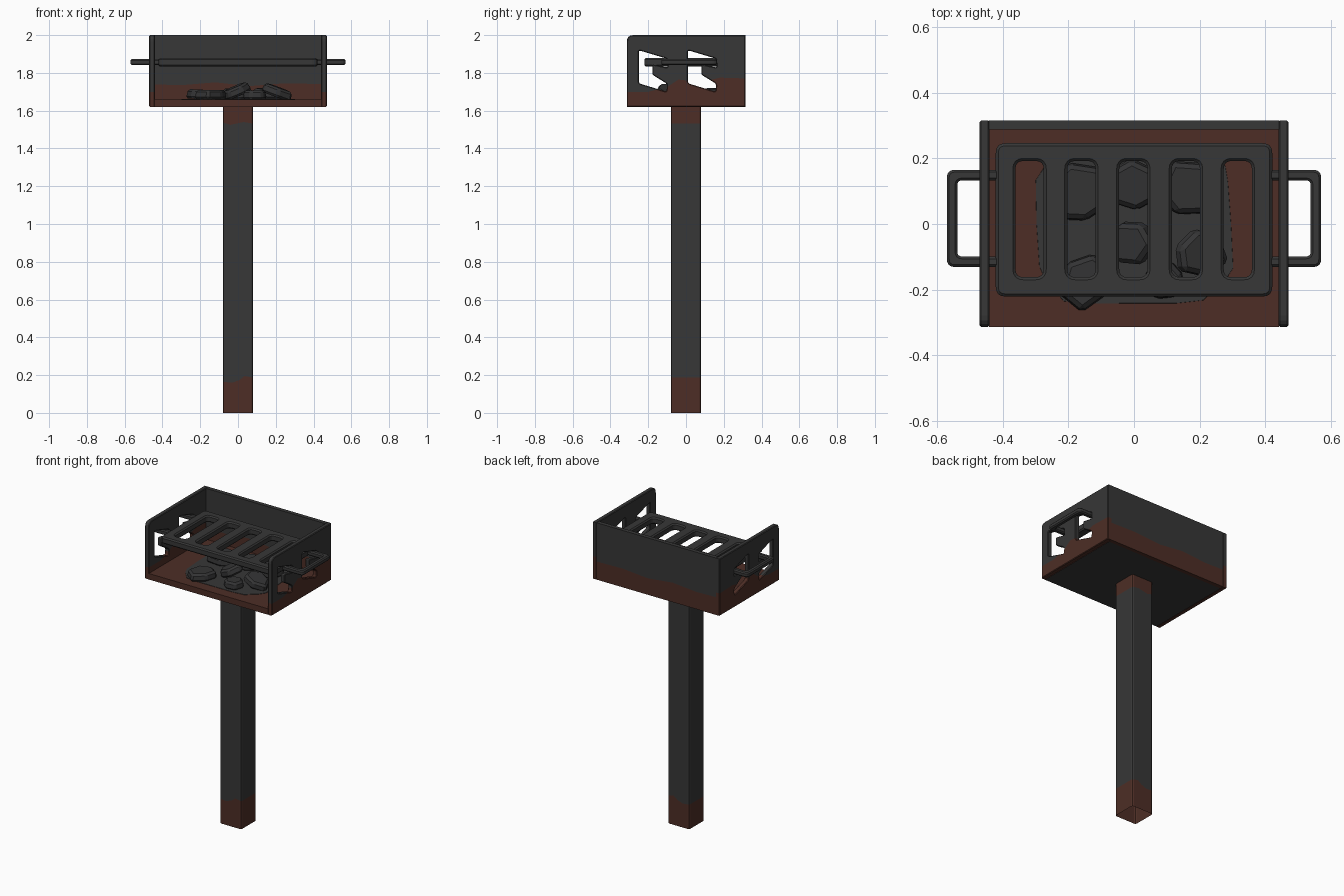
import bpy, bmesh, math, random
from mathutils import Vector, Matrix

if "Cube" in bpy.data.objects:
    bpy.data.objects.remove(bpy.data.objects["Cube"])

random.seed(4)


def material(name, rgb):
    m = bpy.data.materials.new(name)
    m.diffuse_color = (*rgb, 1)
    m.use_nodes = True
    m.node_tree.nodes["Principled BSDF"].inputs["Base Color"].default_value = m.diffuse_color
    return m


IRON = material("dark iron", (0.038, 0.038, 0.038))
RUST = material("rust brown", (0.075, 0.027, 0.019))
COAL = material("charcoal", (0.034, 0.034, 0.035))


def finish(bm, name, mats):
    me = bpy.data.meshes.new(name)
    bm.to_mesh(me)
    bm.free()
    for m in mats:
        me.materials.append(m)
    ob = bpy.data.objects.new(name, me)
    bpy.context.collection.objects.link(ob)
    return ob


def fillet(pts, n=4):
    """Round each (u, v, r) corner; result runs counter-clockwise."""
    out = []
    for i, (x, y, r) in enumerate(pts):
        p = Vector((x, y))
        if r == 0:
            out.append(p)
            continue
        a = p + (Vector(pts[i - 1][:2]) - p).normalized() * r
        b = p + (Vector(pts[(i + 1) % len(pts)][:2]) - p).normalized() * r
        for k in range(n + 1):
            t = k / n
            out.append(a * (1 - t) ** 2 + p * 2 * t * (1 - t) + b * t * t)
    area = sum(out[i - 1].cross(out[i]) for i in range(len(out)))
    return out if area > 0 else out[::-1]


def inset(loop, d):
    out = []
    for i, p in enumerate(loop):
        e1 = (p - loop[i - 1]).normalized()
        e2 = (loop[(i + 1) % len(loop)] - p).normalized()
        n1, n2 = Vector((-e1.y, e1.x)), Vector((-e2.y, e2.x))
        out.append(p + (n1 + n2) / (1 + n1.dot(n2)) * d)
    return out


def rect(u0, u1, v0, v1, r):
    return [(u0, v0, r), (u1, v0, r), (u1, v1, r), (u0, v1, r)]


def plate(outer, holes, w0, w1, bevel, place):
    """Bevelled flat plate with holes; place maps (u, v, w) to a point."""
    bm = bmesh.new()
    caps = [[], []]
    for j, prof in enumerate([outer] + holes):
        loop = fillet(prof)
        d = bevel if j == 0 else -bevel
        rings = [[bm.verts.new(place(p.x, p.y, w)) for p in inset(loop, q)]
                 for w, q in ((w0, d), (w0 + bevel, 0), (w1 - bevel, 0), (w1, d))]
        n = len(loop)
        for lo, hi in zip(rings, rings[1:]):
            for i in range(n):
                bm.faces.new((lo[i - 1], lo[i], hi[i], hi[i - 1]))
        for cap, ring in zip(caps, (rings[0], rings[-1])):
            cap += [bm.edges.get((ring[i - 1], ring[i])) for i in range(n)]
    for cap in caps:
        bmesh.ops.triangle_fill(bm, use_beauty=True, use_dissolve=False, edges=cap)
    bmesh.ops.recalc_face_normals(bm, faces=bm.faces[:])
    return bm


def box(x0, x1, y0, y1, z0, z1):
    bm = bmesh.new()
    bmesh.ops.create_cube(bm, size=1)
    for v in bm.verts:
        v.co = ((x0 + x1) / 2 + v.co.x * (x1 - x0), (y0 + y1) / 2 + v.co.y * (y1 - y0),
                (z0 + z1) / 2 + v.co.z * (z1 - z0))
    return bm


def rust(bm, axis, line, below=True):
    """Cut the mesh along a jagged (axis, z) line and rust one side of it."""
    ax = Vector((1, 0, 0)) if axis == 0 else Vector((0, 1, 0))

    def cut(faces, co, no):
        geom = set(faces)
        for f in faces:
            geom.update(f.verts, f.edges)
        bmesh.ops.bisect_plane(bm, geom=list(geom), dist=1e-5, plane_co=co, plane_no=no)

    def strip(u0, u1):
        return [f for f in bm.faces if u0 <= f.calc_center_median()[axis] < u1]

    for u, z in line[1:-1]:
        cut(bm.faces[:], ax * u, ax)
    for (u0, z0), (u1, z1) in zip(line, line[1:]):
        co = ax * u0 + Vector((0, 0, z0))
        no = (ax * (z0 - z1) + Vector((0, 0, u1 - u0))).normalized()
        cut(strip(u0, u1), co, no)
        for f in strip(u0, u1):
            if ((f.calc_center_median() - co).dot(no) < 0) == below:
                f.material_index = 1


# Post: square tube, open at the foot, rusty at both ends
bm = box(-0.08, 0.08, -0.08, 0.08, 0, 1.63)
bmesh.ops.bevel(bm, geom=[e for e in bm.edges if abs(e.verts[0].co.z - e.verts[1].co.z) > 1],
                offset=0.012, segments=2, profile=0.5, affect='EDGES')
bm.normal_update()
bmesh.ops.delete(bm, geom=[f for f in bm.faces if abs(f.normal.z) > 0.9], context='FACES')
rust(bm, 0, [(-0.09, 0.165), (-0.03, 0.16), (0.01, 0.175), (0.035, 0.195), (0.09, 0.185)])
rust(bm, 0, [(-0.09, 1.54), (-0.04, 1.525), (0.03, 1.54), (0.09, 1.53)], below=False)
finish(bm, "post", [IRON, RUST])

# Side walls with two hooked slots each
HOOK = [(-0.25, 1.92, .012), (-0.10, 1.875, .012), (-0.097, 1.828, .01), (-0.178, 1.845, .008),
        (-0.178, 1.79, .008), (-0.10, 1.742, .012), (-0.103, 1.70, .012), (-0.25, 1.745, .012)]
wall = [(-0.313, 1.62, 0), (0.315, 1.62, 0), (0.315, 2.0, 0), (-0.313, 2.0, 0.035)]
for side, s in (("left", -1), ("right", 1)):
    hooks = [[(u + d, v, r) for u, v, r in HOOK] for d in (0, 0.26)]
    bm = plate(wall, hooks, 0.44, 0.47, 0.004, lambda u, v, w: (s * w, u, v))
    rust(bm, 1, [(-0.33, 1.70), (-0.2, 1.70), (-0.1, 1.725), (-0.04, 1.765),
                 (0.08, 1.75), (0.18, 1.775), (0.33, 1.77)])
    finish(bm, side + "_wall", [IRON, RUST])

# Back wall
bm = box(-0.441, 0.441, 0.288, 0.315, 1.62, 2.0)
rust(bm, 0, [(-0.48, 1.74), (-0.3, 1.735), (-0.12, 1.75), (0.06, 1.73), (0.25, 1.745), (0.48, 1.74)])
finish(bm, "back_wall", [IRON, RUST])

# Floor: rusty above and in front, iron underneath
bm = box(-0.441, 0.441, -0.313, 0.29, 1.62, 1.66)
bm.normal_update()
for f in bm.faces:
    f.material_index = 0 if f.normal.z < -0.5 else 1
finish(bm, "floor", [IRON, RUST])

# Bare iron patch in the middle of the floor
patch = []
for i in range(22):
    a = math.tau * i / 22
    c, d = math.cos(a), math.sin(a)
    k = random.uniform(0.93, 1.03)
    patch.append((0.31 * k * math.copysign(abs(c) ** 0.45, c),
                  0.24 * k * math.copysign(abs(d) ** 0.45, d), 0))
bm = plate(patch, [], 1.658, 1.662, 0.0005, lambda u, v, w: (u, v, w))
finish(bm, "floor_bare_patch", [IRON])

# Grate with five slots
slots = [rect(x - 0.043, x + 0.043, -0.162, 0.192, 0.025) for x in (-0.318, -0.16, -0.002, 0.158, 0.316)]
bm = plate(rect(-0.421, 0.421, -0.221, 0.246, 0.03), slots, 1.833, 1.878, 0.008,
           lambda u, v, w: (u, v, w))
finish(bm, "grate", [IRON])

# Handles passing through the slots
U = [(0.41, -0.131, 0), (0.57, -0.131, 0.025), (0.57, 0.165, 0.025), (0.41, 0.165, 0),
     (0.41, 0.133, 0), (0.538, 0.133, 0.015), (0.538, -0.099, 0.015), (0.41, -0.099, 0)]
for side, s in (("left", -1), ("right", 1)):
    bm = plate(U, [], 1.841, 1.873, 0.007, lambda u, v, w: (s * u, v, w))
    finish(bm, side + "_handle", [IRON])

# Charcoal lumps: x, y, z, radius, tilt x, tilt y, turn
lumps = [(-0.17, 0.09, 1.685, 0.115, 0.0, 0.05, 0.3), (-0.14, -0.17, 1.685, 0.1, 0.0, 0.0, 0.9),
         (0.0, 0.12, 1.69, 0.095, 0.1, 0.0, 0.1), (-0.01, -0.06, 1.703, 0.09, 0.1, -0.4, 0.5),
         (0.17, 0.11, 1.69, 0.11, 0.05, 0.05, 0.6), (0.2, -0.09, 1.702, 0.095, 0.05, 0.35, 0.2),
         (0.09, -0.17, 1.683, 0.075, 0.0, 0.0, 0.7)]
for i, (x, y, z, r, tx, ty, tz) in enumerate(lumps):
    bm = bmesh.new()
    bmesh.ops.create_cone(bm, cap_ends=True, segments=6, radius1=r, radius2=r * 0.9, depth=0.05)
    for k in range(6):
        a = math.tau * k / 6
        f = random.uniform(0.8, 1.08)
        for v in bm.verts:
            if v.co.xy.normalized().dot(Vector((math.sin(a), math.cos(a)))) > 0.97:
                v.co.x *= f
                v.co.y *= f * 0.9
    bmesh.ops.bevel(bm, geom=bm.edges[:], offset=0.012, segments=1, profile=0.5, affect='EDGES')
    turn = Matrix.Rotation(tx, 4, 'X') @ Matrix.Rotation(ty, 4, 'Y') @ Matrix.Rotation(tz, 4, 'Z')
    bm.transform(Matrix.Translation((x, y, z)) @ turn)
    finish(bm, f"charcoal_{i + 1}", [COAL])
